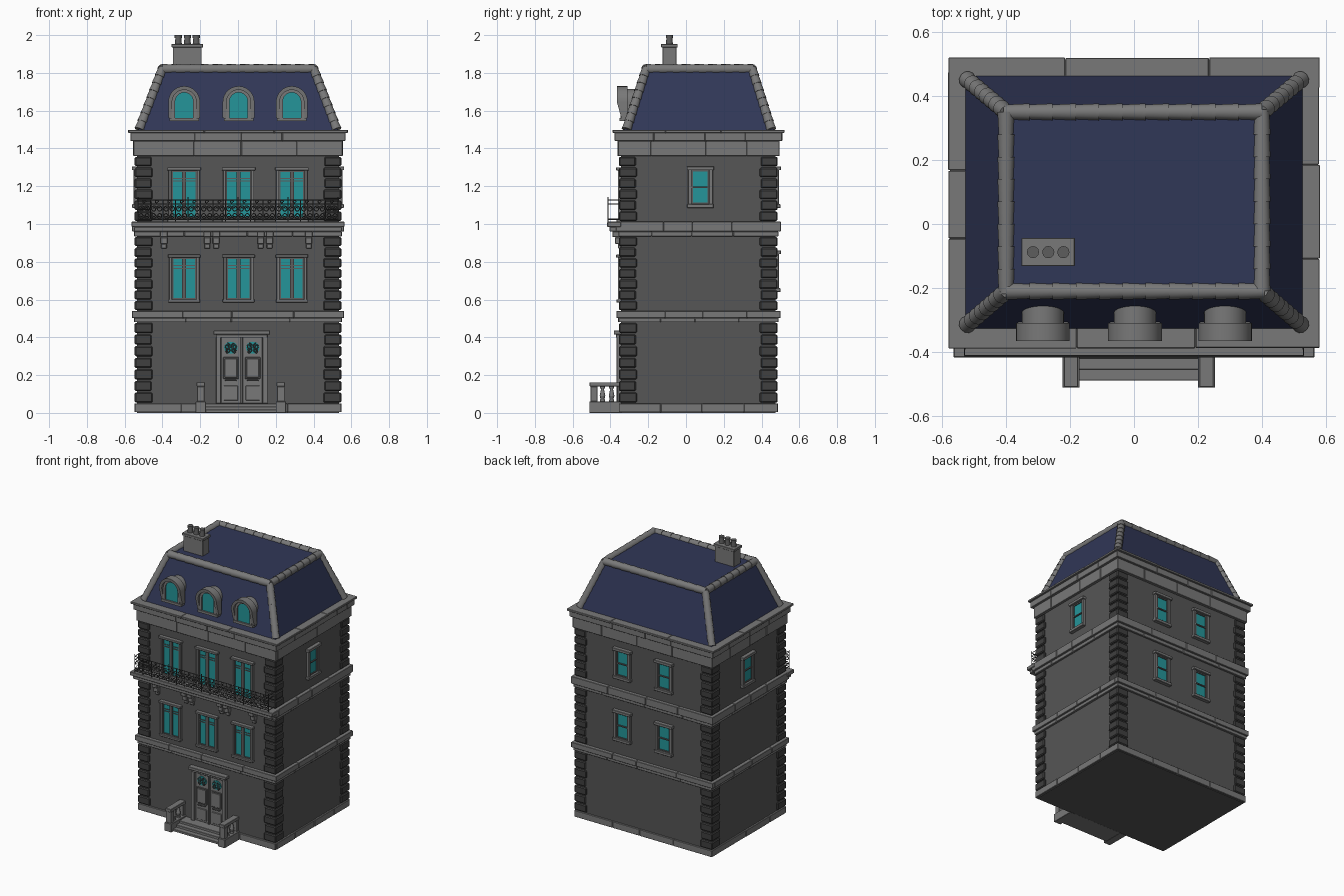
import bpy, bmesh, math, random
from mathutils import Matrix, Vector

random.seed(4)
if "Cube" in bpy.data.objects:
    bpy.data.objects.remove(bpy.data.objects["Cube"])


def material(name, r, g, b):
    m = bpy.data.materials.new(name)
    m.use_nodes = True
    m.diffuse_color = (r, g, b, 1)
    bsdf = next(n for n in m.node_tree.nodes if n.type == 'BSDF_PRINCIPLED')
    bsdf.inputs["Base Color"].default_value = (r, g, b, 1)
    bsdf.inputs["Roughness"].default_value = 0.8
    return m


WALL = material("dark grey wall", .092, .092, .092)
TRIM = material("light grey stone", .19, .19, .19)
QUOIN = material("charcoal stone", .05, .05, .05)
ROOF = material("navy roof", .03, .038, .095)
GLASS = material("teal glass", .018, .3, .32)
IRON = material("dark iron", .06, .06, .06)
SASH = material("grey sash", .11, .11, .11)


class Part:
    """Collects simple solids into one object."""
    def __init__(self, name, mat, bevel=0, smooth=False):
        self.name, self.mat, self.bevel, self.smooth = name, mat, bevel, smooth
        self.bm = bmesh.new()

    def box(self, x0, x1, y0, y1, z0, z1, m=Matrix()):
        mid = Vector((x0 + x1, y0 + y1, z0 + z1)) / 2
        size = Matrix.Diagonal((x1 - x0, y1 - y0, z1 - z0, 1))
        return bmesh.ops.create_cube(self.bm, size=1, matrix=m @ Matrix.Translation(mid) @ size)["verts"]

    def cone(self, a, b, r1, r2, seg=12):
        a, b = Vector(a), Vector(b)
        d = b - a
        m = Matrix.Translation((a + b) / 2) @ d.to_track_quat('Z', 'Y').to_matrix().to_4x4()
        bmesh.ops.create_cone(self.bm, cap_ends=True, segments=seg, radius1=r1, radius2=r2,
                              depth=d.length, matrix=m)

    def prism(self, pts, y0, y1):
        front = [self.bm.verts.new((x, y0, z)) for x, z in pts]
        back = [self.bm.verts.new((x, y1, z)) for x, z in pts]
        self.bm.faces.new(front)
        self.bm.faces.new(back[::-1])
        for i in range(len(pts)):
            self.bm.faces.new((front[i - 1], back[i - 1], back[i], front[i]))
        return front

    def finish(self):
        bmesh.ops.recalc_face_normals(self.bm, faces=self.bm.faces)
        me = bpy.data.meshes.new(self.name)
        self.bm.to_mesh(me)
        self.bm.free()
        me.materials.append(self.mat)
        if self.smooth:
            me.shade_smooth()
            me.set_sharp_from_angle(angle=math.radians(40))
        ob = bpy.data.objects.new(self.name, me)
        bpy.context.collection.objects.link(ob)
        if self.bevel:
            mod = ob.modifiers.new("bevel", 'BEVEL')
            mod.width, mod.segments = self.bevel, 1


def wire(name, lines, radius):
    cu = bpy.data.curves.new(name, 'CURVE')
    cu.dimensions, cu.bevel_depth, cu.bevel_resolution = '3D', radius, 0
    for pts in lines:
        sp = cu.splines.new('POLY')
        sp.points.add(len(pts) - 1)
        for p, co in zip(sp.points, pts):
            p.co = (*co, 1)
    cu.materials.append(IRON)
    bpy.context.collection.objects.link(bpy.data.objects.new(name, cu))


def scroll(cx, y, cz, r, start, turn, n=16):
    """Spiral in the front plane, winding inwards."""
    out = []
    for i in range(n + 1):
        t, rr = i / n, r * (1 - .7 * i / n)
        a = start + turn * t
        out.append((cx + rr * math.cos(a), y, cz + rr * math.sin(a)))
    return out


HX, Y0, Y1 = .535, -.343, .475

# Walls and floor plate
walls = Part("walls", WALL)
walls.box(-HX, HX, Y0, Y1, .01, 1.45)
walls.box(-HX, HX, Y0, Y1, 0, .006)
walls.finish()


def band(name, z0, z1, off, n):
    """Stone course round the house, made of jointed blocks."""
    p = Part(name, TRIM, .002)
    c = off - .006
    p.box(-HX - c, HX + c, Y0 - c, Y1 + c, z0 + .003, z1 - .003)
    for side in (0, 1):
        lo, hi = (-HX - off, HX + off) if side == 0 else (Y0 - off, Y1 + off)
        for end in (0, 1):
            cuts = [lo] + [lo + (hi - lo) * (i + random.uniform(-.2, .2)) / n for i in range(1, n)] + [hi]
            for a, b in zip(cuts, cuts[1:]):
                o = off + random.uniform(-.002, .001)
                a, b = a + .001, b - .001
                if side == 0:
                    y = (Y0 - o, Y0 + .05) if end == 0 else (Y1 - .05, Y1 + o)
                    p.box(a, b, *y, z0, z1)
                else:
                    x = (-HX - o, -HX + .05) if end == 0 else (HX - .05, HX + o)
                    p.box(*x, max(a, Y0), min(b, Y1), z0, z1)
    p.finish()


band("base_course", .004, .05, .012, 4)
band("lower_band", .48, .503, .015, 4)
band("lower_band_cap", .503, .54, .026, 4)
band("balcony_band", .935, .96, .015, 4)
band("balcony_band_cap", .96, 1.012, .026, 4)
band("cornice_base", 1.36, 1.44, .019, 4)
band("cornice_middle", 1.44, 1.483, .034, 4)
band("cornice_top", 1.483, 1.498, .046, 3)

# Corner stones
quoins = Part("corner_stones", QUOIN, .006)
for z0, z1, n in ((.05, .48, 7), (.54, .935, 7), (1.012, 1.36, 6)):
    h = (z1 - z0) / n
    for i in range(n):
        w = .095 - .006 * (i % 2)
        z = z0 + i * h
        for x in (-HX - .012, HX + .012 - w):
            for y in (Y0 - .012, Y1 + .01 - w):
                quoins.box(x, x + w, y, y + w, z + .004, z + h - .004)
quoins.finish()

# Windows, modelled facing -y and turned to each wall
frames = Part("window_frames", TRIM, .002)
sashes = Part("window_sashes", SASH)
panes = Part("window_panes", GLASS)


def window(m, w, z0, z1, double):
    f = .016 if double else .02
    for s in (-1, 1):
        x = sorted((s * w, s * (w - f)))
        frames.box(*x, -.018, .01, z0, z1, m)
    frames.box(-w - .006, w + .006, -.027, .01, z1 - f, z1, m)
    frames.box(-w - .004, w + .004, -.025, .01, z0, z0 + f, m)
    a, b, c = w - f, z0 + f, z1 - f
    panes.box(-a, a, -.004, .01, b, c, m)
    for s in (-1, 1):
        sashes.box(*sorted((s * a, s * (a - .007))), -.01, .01, b, c, m)
    sashes.box(-a, a, -.01, .01, b, b + .008, m)
    sashes.box(-a, a, -.01, .01, c - .008, c, m)
    if double:
        sashes.box(-.011, .011, -.012, .01, b, c, m)
        for t in (.045, .06):
            sashes.box(-a, a, -.008, .01, c - t, c - t + .005, m)
    else:
        sashes.box(-a, a, -.012, .01, (b + c) / 2 - .004, (b + c) / 2 + .004, m)


def place(x, y, turn):
    return Matrix.Translation((x, y, 0)) @ Matrix.Rotation(math.radians(turn), 4, 'Z')


COLS = (-.285, .003, .285)
for x in COLS:
    window(place(x, Y0, 0), .08, .585, .838, True)
    window(place(x, Y0, 0), .083, 1.012, 1.3, True)
for s in (-1, 1):
    window(place(s * HX, .076, s * 90), .066, 1.085, 1.305, False)
    for z in (.64, 1.085):
        window(place(s * .165, Y1, 180), .066, z, z + .22, False)
for p in (frames, sashes, panes):
    p.finish()

# Balcony slab and brackets
slab = Part("balcony_slab", TRIM, .003)
slab.box(-.565, .565, -.417, Y0, .985, 1.012)
slab.box(-.55, .55, -.405, Y0, .96, .985)
slab.finish()
brackets = Part("balcony_brackets", TRIM, .003)
for x in (-.392, -.163, -.116, .12, .167, .375):
    brackets.box(x - .02, x + .02, -.39, Y0, .93, .96)
    brackets.box(x - .018, x + .018, -.375, Y0, .895, .93)
    brackets.box(x - .015, x + .015, -.36, Y0, .87, .895)
brackets.finish()

# Balcony railing
RY, RX = -.412, .53
lines = [[(-RX, Y0, z), (-RX, RY, z), (RX, RY, z), (RX, Y0, z)] for z in (1.025, 1.105, 1.128)]
N = 16
step = 2 * RX / N
for i in range(N + 1):
    x = -RX + i * step
    lines.append([(x, RY, 1.01), (x, RY, 1.142 if i % 4 == 0 else 1.128)])
    if i < N:
        c = x + step / 2
        lines.append(scroll(c - .014, RY, 1.08, .018, 0, 9))
        lines.append(scroll(c + .014, RY, 1.08, .018, math.pi, -9))
        lines.append(scroll(c - .015, RY, 1.045, .016, 0, -9))
        lines.append(scroll(c + .015, RY, 1.045, .016, math.pi, 9))
        lines.append(scroll(c, RY, 1.1165, .01, 0, 6.3))
wire("balcony_railing", lines, .0028)

# Mansard roof
roof = Part("mansard_roof", ROOF)
for v in roof.box(-.53, .53, -.33, .465, 1.49, 1.825):
    if v.co.z > 1.6:
        v.co.x *= .41 / .53
        v.co.y = -.22 if v.co.y < 0 else .36
roof.finish()

# Rounded ridge and hip tiles
tiles = Part("ridge_tiles", TRIM, smooth=True)


def tile_run(a, b, n):
    a, b = Vector(a), Vector(b)
    for i in range(n):
        tiles.cone(a.lerp(b, i / n), a.lerp(b, (i + 1.12) / n), .027, .023)


top = [(-.4, -.21, 1.82), (.4, -.21, 1.82), (.4, .35, 1.82), (-.4, .35, 1.82)]
foot = [(-.522, -.315, 1.5), (.522, -.315, 1.5), (.522, .452, 1.5), (-.522, .452, 1.5)]
for i in range(4):
    tile_run(top[i], top[(i + 1) % 4], 11 if i % 2 == 0 else 8)
    tile_run(foot[i], top[i], 8)
tiles.finish()


# Dormers
def arch(cx, r, zc, zb, n=14):
    pts = [(cx - r * math.cos(math.pi * i / n), zc + r * math.sin(math.pi * i / n)) for i in range(n + 1)]
    return [(cx - r, zb)] + pts + [(cx + r, zb)]


dormers = Part("dormers", TRIM, smooth=True)
dormer_panes = Part("dormer_panes", GLASS)
for cx in COLS:
    dormers.prism(arch(cx, .066, 1.648, 1.545), -.336, -.2)
    dormers.prism(arch(cx, .066, 1.648, 1.56) + arch(cx, .048, 1.648, 1.56)[::-1], -.348, -.3)
    for v in dormers.prism(arch(cx, .084, 1.646, 1.56) + arch(cx, .064, 1.646, 1.56)[::-1], -.366, -.31):
        v.co.y += max(0, 1.64 - v.co.z) * .3
    dormers.box(cx - .078, cx + .078, -.352, -.28, 1.545, 1.562)
    dormer_panes.prism(arch(cx, .049, 1.648, 1.56), -.34, -.33)
dormers.finish()
dormer_panes.finish()

# Chimney with three pots
chimney = Part("chimney", TRIM, .002)
chimney.box(-.345, -.192, -.125, -.05, 1.8, 1.94)
chimney.box(-.352, -.185, -.132, -.044, 1.935, 1.953)
chimney.finish()
pots = Part("chimney_pots", SASH, smooth=True)
for x in (-.316, -.268, -.221):
    pots.cone((x, -.088, 1.95), (x, -.088, 1.99), .019, .015)
    pots.cone((x, -.088, 1.986), (x, -.088, 2), .019, .019)
pots.finish()

# Double door
DX = .02
door = Part("door", TRIM, .002)
door_panels = Part("door_panels", SASH, .002)
fan = Part("door_glass", GLASS)
door.box(DX - .15, DX + .15, -.382, Y0, .415, .435)
door.box(DX - .135, DX + .135, -.37, Y0, .398, .415)
door.box(DX - .11, DX + .11, -.35, Y0, .05, .4)
lines = []
for s in (-1, 1):
    door.box(*sorted((DX + s * .11, DX + s * .137)), -.367, Y0, .05, .4)
    c = DX + s * .058
    door_panels.box(c - .041, c + .041, -.356, Y0, .18, .295)
    door.box(c - .033, c + .033, -.36, Y0, .188, .287)
    door.box(c - .037, c + .037, -.356, Y0, .065, .145)
    door_panels.box(c - .03, c + .03, -.365, Y0, .168, .176)
    fan.prism([(c + .036 * math.cos(a * math.pi / 8), .345 + .032 * math.sin(a * math.pi / 8))
               for a in range(16)], -.354, -.346)
    for k in (-1, 1):
        lines.append(scroll(c + k * .018, -.357, .352, .017, math.pi / 2, k * 9))
        lines.append(scroll(c + k * .014, -.357, .33, .014, -math.pi / 2, k * 9))
door.box(DX - .006, DX + .006, -.362, Y0, .05, .4)
for p in (door, door_panels, fan):
    p.finish()
wire("door_scrolls", lines, .003)

# Front steps with balustrades
steps = Part("front_steps", TRIM, .002)
for y, z in ((-.49, .017), (-.455, .034), (-.42, .05)):
    steps.box(DX - .2, DX + .2, y, Y0, .001, z)
balustrade = Part("balustrades", TRIM, .002)
balusters = Part("balusters", TRIM, smooth=True)
for s in (-1, 1):
    c = DX - .005 + s * .212
    balustrade.box(c - .027, c + .027, -.512, Y0, 0, .06)
    balustrade.box(c - .02, c + .02, -.505, -.468, .06, .14)
    balustrade.box(c - .018, c + .018, -.362, Y0, .06, .14)
    balustrade.box(c - .022, c + .022, -.51, Y0, .14, .162)
    for y in (-.442, -.394):
        for z0, z1, r0, r1 in ((.06, .07, .014, .014), (.07, .09, .009, .015),
                               (.09, .13, .015, .007), (.13, .14, .013, .013)):
            balusters.cone((c, y, z0), (c, y, z1), r0, r1, 10)
for p in (steps, balustrade, balusters):
    p.finish()
